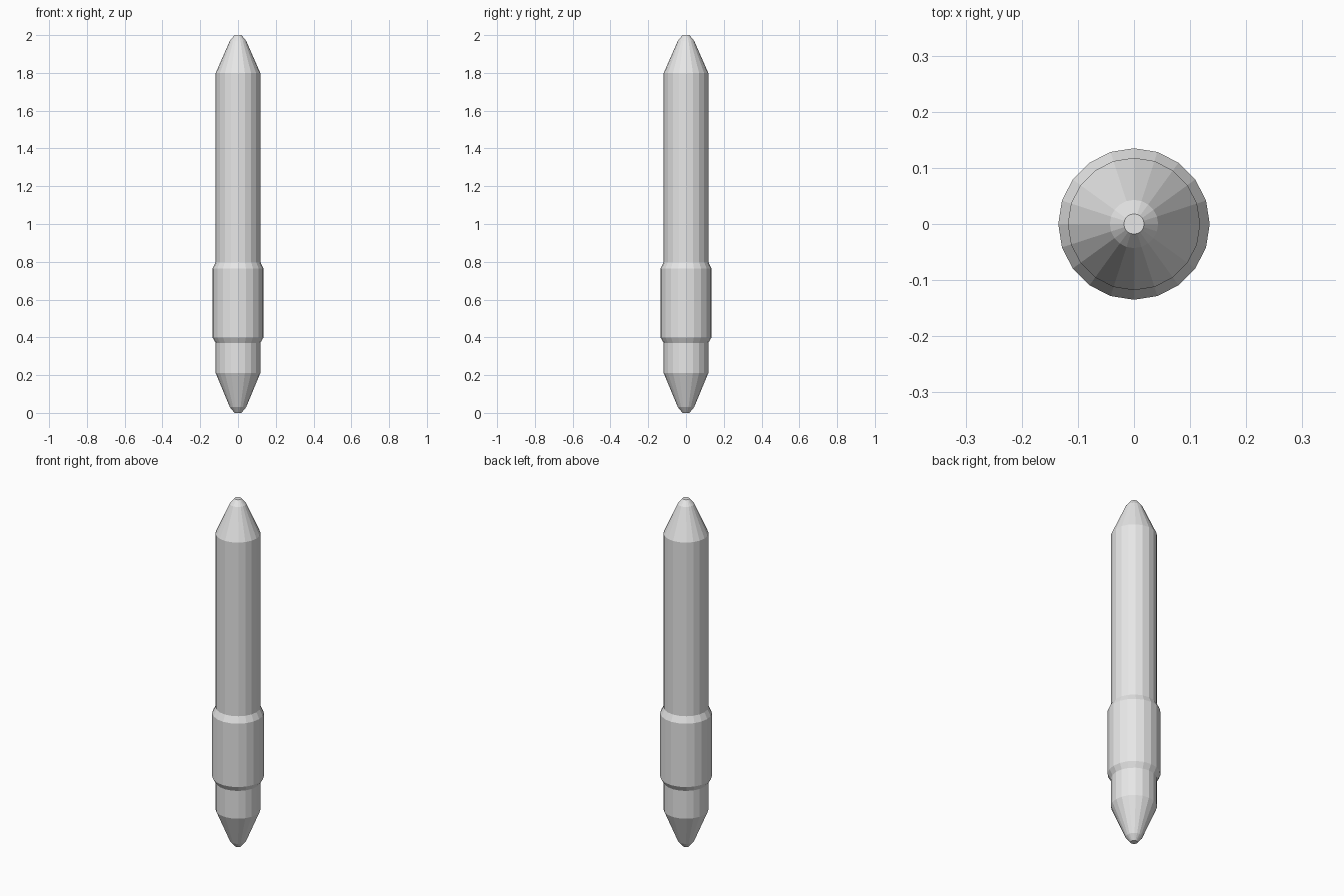
import bpy
import bmesh
import math
from mathutils import Matrix

cube = bpy.data.objects.get("Cube")
if cube:
    bpy.data.objects.remove(cube, do_unlink=True)

SIDES = 20

metal = bpy.data.materials.new("light grey")
metal.use_nodes = True
grey = (0.8, 0.8, 0.8, 1.0)
metal.diffuse_color = grey
metal.node_tree.nodes["Principled BSDF"].inputs["Base Color"].default_value = grey


def turned_part(name, profile):
    """Revolve (radius, z) points, bottom to top, into a closed faceted solid."""
    bm = bmesh.new()
    rings = []
    for r, z in profile:
        at = Matrix.Translation((0, 0, z)) @ Matrix.Rotation(math.pi / 2, 4, 'Z')
        rings.append(bmesh.ops.create_circle(bm, segments=SIDES, radius=r, matrix=at)["verts"])
    for low, high in zip(rings, rings[1:]):
        for i in range(SIDES):
            j = (i + 1) % SIDES
            bm.faces.new((low[i], low[j], high[j], high[i]))
    bm.faces.new(rings[0])
    bm.faces.new(rings[-1])
    bmesh.ops.recalc_face_normals(bm, faces=bm.faces[:])
    mesh = bpy.data.meshes.new(name)
    bm.to_mesh(mesh)
    bm.free()
    mesh.materials.append(metal)
    obj = bpy.data.objects.new(name, mesh)
    bpy.context.collection.objects.link(obj)
    return obj


# Long shaft with matching blunt cones at both ends, and the collar turned on it
turned_part("pointed_shaft", [
    (0.018, 0.0), (0.043, 0.03), (0.118, 0.21),
    (0.118, 0.37), (0.135, 0.40), (0.135, 0.765), (0.118, 0.80),
    (0.118, 1.80), (0.043, 1.97), (0.018, 2.0),
])
